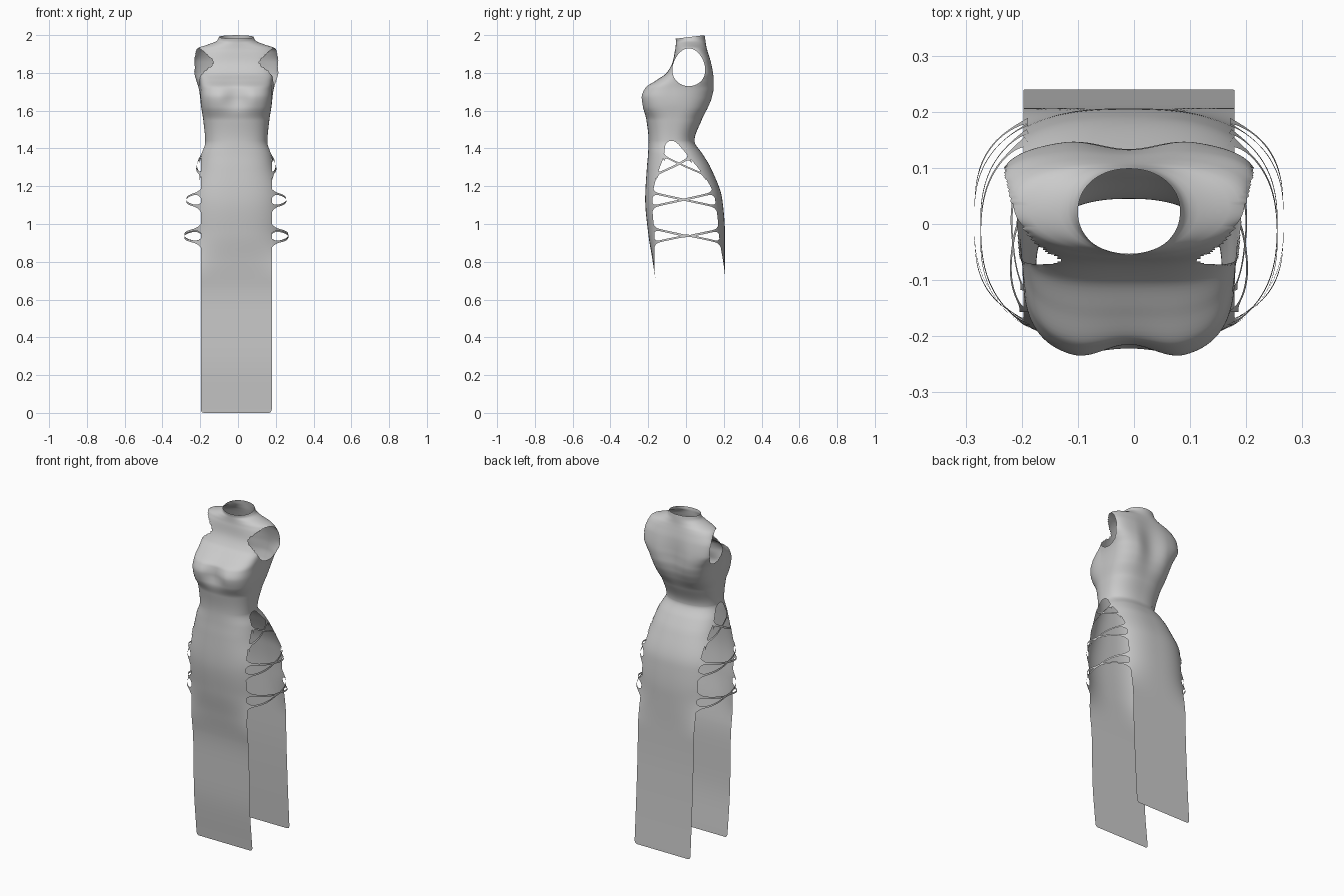
import bpy, bmesh, math

if "Cube" in bpy.data.objects:
    bpy.data.objects.remove(bpy.data.objects["Cube"])

CX = -0.009
# Body sections: z, half width, front y, back y, squareness
SECTIONS = [
    (0.00, .275, -.116, .240, 2.6), (0.30, .275, -.143, .222, 2.6),
    (0.60, .275, -.150, .209, 2.6), (0.80, .275, -.176, .206, 2.6),
    (0.95, .274, -.200, .206, 2.6), (1.13, .263, -.216, .192, 2.6),
    (1.30, .211, -.207, .130, 2.6), (1.37, .192, -.201, .088, 2.5),
    (1.44, .165, -.198, .045, 2.4), (1.55, .175, -.210, .085, 2.5),
    (1.62, .186, -.234, .122, 3.0), (1.67, .193, -.241, .142, 3.2),
    (1.72, .200, -.220, .151, 3.3), (1.76, .210, -.160, .150, 3.4),
    (1.80, .221, -.103, .145, 3.4), (1.86, .222, -.070, .133, 3.2),
    (1.91, .212, -.060, .118, 2.6), (1.93, .203, -.056, .112, 2.2),
    (1.95, .150, -.054, .107, 2.0), (1.97, .102, -.053, .103, 2.0),
    (1.99, .091, -.055, .099, 2.1),
]


def section(z):
    """Smooth (Hermite) interpolation of the section table."""
    T = SECTIONS
    z = min(max(z, T[0][0]), T[-1][0])
    i = next(k for k in range(len(T) - 1) if z <= T[k + 1][0])
    h = T[i + 1][0] - T[i][0]
    u = (z - T[i][0]) / h

    def slope(k, c):
        if k in (0, len(T) - 1):
            a, b = (T[0], T[1]) if k == 0 else (T[-2], T[-1])
            return (b[c] - a[c]) / (b[0] - a[0])
        d0 = (T[k][c] - T[k - 1][c]) / (T[k][0] - T[k - 1][0])
        d1 = (T[k + 1][c] - T[k][c]) / (T[k + 1][0] - T[k][0])
        return 0 if d0 * d1 <= 0 else 2 * d0 * d1 / (d0 + d1)

    return [(2*u**3 - 3*u*u + 1) * T[i][c] + (u**3 - 2*u*u + u) * h * slope(i, c)
            + (3*u*u - 2*u**3) * T[i + 1][c] + (u**3 - u*u) * h * slope(i + 1, c)
            for c in range(1, 5)]


def smooth(a, b, v):
    t = min(max((v - a) / (b - a), 0), 1)
    return t * t * (3 - 2 * t)


def body(t, z, grow=0.0):
    """Point on the body surface at angle t (0 = right, pi/2 = back)."""
    w, yf, yb, n = section(z)
    yc, d = (yf + yb) / 2, (yb - yf) / 2
    c, s = math.cos(t), math.sin(t)
    r = (abs(c)**n + abs(s)**n) ** (-1 / n)
    x, y = (w + grow) * c * r, yc + (d + grow) * s * r
    # flat skirt panels low down
    flat = 1 - smooth(0.70, 0.98, z)
    y += ((yb if s > 0 else yf) - y) * flat
    # bust cleft and spine groove
    cleft = (1 + math.cos(math.pi * min(abs(x) / .105, 1))) / 2
    if s < 0:
        y += .026 * cleft * math.exp(-((z - 1.67) / .06)**2) * -s
    else:
        y -= .018 * cleft * math.exp(-((z - 1.74) / .13)**2) * s
    # back wider than chest at the shoulders
    x *= 1 + smooth(1.62, 1.80, z) * (1 - smooth(1.92, 1.96, z)) * (max(y, -.07) - .02)
    # collar rises towards the back
    z += .12 * (y - .02) * smooth(1.945, 1.99, z)
    return (x + CX, y, z)


def edge_angle(z):
    """Angle at which the side opening meets a panel."""
    w, yf, yb, n = section(z)
    half = .188 - .016 * (1 - math.sqrt(max(0, 1 - max(0, 1 - z / .02)**2)))
    k = half / w
    if z > 1.42:
        k = min(k, .98 + (z - 1.42))
    elif z > 1.34:
        k = min(k, .95 + .03 * (z - 1.36) / .06)
    if z > 1.4399:
        k = 1
    k = min(k, 1)
    return math.atan(max(k**-n - 1, 0) ** (1 / n))


def grid_object(name, rows, closed=False, edit=None):
    bm = bmesh.new()
    vs = [[bm.verts.new(p) for p in row] for row in rows]
    m = len(rows[0])
    for a, b in zip(vs, vs[1:]):
        for j in range(m if closed else m - 1):
            k = (j + 1) % m
            bm.faces.new((a[j], a[k], b[k], b[j]))
    if edit:
        edit(bm)
    for f in bm.faces:
        f.smooth = True
    me = bpy.data.meshes.new(name)
    bm.to_mesh(me)
    bm.free()
    ob = bpy.data.objects.new(name, me)
    bpy.context.collection.objects.link(ob)
    return ob


# Armholes: delete faces inside an egg shape, then snap the rim to it
def egg(v):
    dy, dz = v.y - .015, v.z - 1.83
    hw = .086 * (1 - 1.5 * dz)
    return math.sqrt((dy / hw)**2 + (dz / .1)**2), dy, dz


def cut_armholes(bm):
    gone = [f for f in bm.faces
            if abs(f.calc_center_median().x) > .1 and egg(f.calc_center_median())[0] < 1]
    bmesh.ops.delete(bm, geom=gone, context='FACES')
    rim = [v for v in bm.verts if v.is_boundary and 1.6 < v.co.z < 1.955 and abs(v.co.x) > .1]
    for v in rim:
        for _ in range(3):
            q, dy, dz = egg(v.co)
            v.co.y, v.co.z = .015 + dy / q, 1.83 + dz / q


# Bodice with collar
N = 200
zs = [1.44 + .55 * i / 90 for i in range(91)]
grid_object("bodice", [[body(2 * math.pi * j / N, z) for j in range(N)] for z in zs],
            True, cut_armholes)

# Front and back skirt panels
zs = [0, .002, .005, .01, .015, .02] + [.05 * i for i in range(1, 14)]
zs += [.65 + .02 * i for i in range(1, 36)] + [1.36 + .01 * i for i in range(1, 7)]
zs += [1.425, 1.43, 1.434, 1.437, 1.439, 1.44]
for name, base in (("back_panel", 0), ("front_panel", math.pi)):
    rows = []
    for z in zs:
        e = edge_angle(z)
        rows.append([body(base + e + (math.pi - 2 * e) * j / 60, z) for j in range(61)])
    grid_object(name, rows)

# Crossed side straps: height at the front edge, height at the back edge
STRAPS = [(1.362, 1.262), (1.262, 1.352), (1.168, 1.088),
          (1.088, 1.168), (.978, .898), (.898, .972)]
for side in (1, -1):
    for i, (za, zb) in enumerate(STRAPS):
        rows = []
        for k in range(61):
            u = k / 60
            t = -edge_angle(za) * (1 - u) * 1.04 + edge_angle(zb) * u * 1.04
            z = za + (zb - za) * u
            flare = max(0, (abs(2 * u - 1) - .72) / .28) ** 3
            hw = .0055 + .028 * flare
            a = t if side > 0 else math.pi - t
            rows.append([body(a, z + hw * q * side, .001) for q in (-1, 0, 1)])
        grid_object(f"{'right' if side > 0 else 'left'}_strap_{i + 1}", rows)
